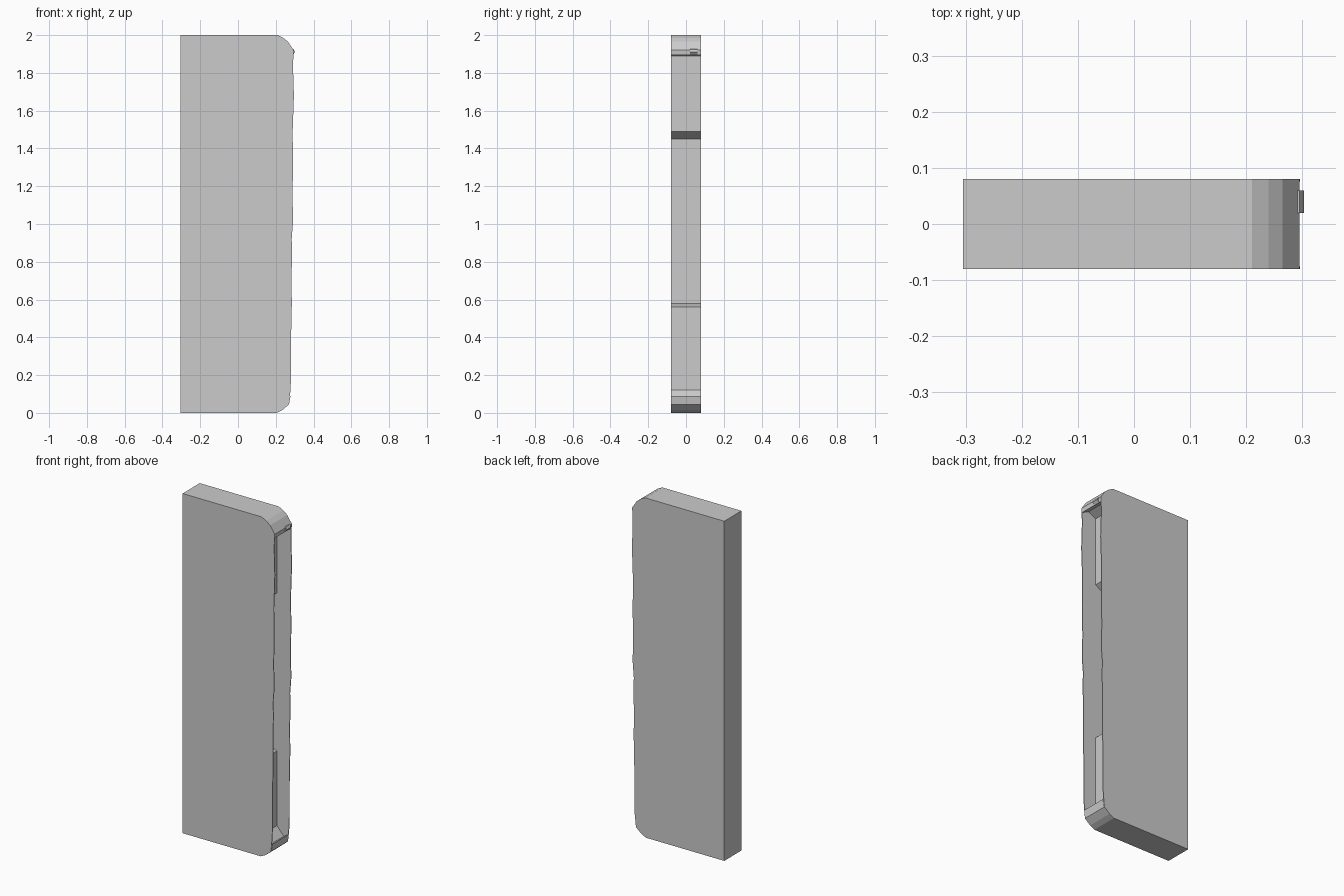
import bpy, bmesh

if "Cube" in bpy.data.objects:
    bpy.data.objects.remove(bpy.data.objects["Cube"])

def slab(name, profile, y0, y1):
    """Extrude an x-z outline from y0 to y1."""
    bm = bmesh.new()
    face = bm.faces.new([bm.verts.new((x, y0, z)) for x, z in profile])
    ext = bmesh.ops.extrude_face_region(bm, geom=[face])
    moved = [v for v in ext["geom"] if isinstance(v, bmesh.types.BMVert)]
    bmesh.ops.translate(bm, verts=moved, vec=(0, y1 - y0, 0))
    bmesh.ops.recalc_face_normals(bm, faces=bm.faces)
    mesh = bpy.data.meshes.new(name)
    bm.to_mesh(mesh)
    bm.free()
    obj = bpy.data.objects.new(name, mesh)
    bpy.context.collection.objects.link(obj)
    return obj

L = -0.305          # straight left edge
Y, T = 0.08, 0.004  # half depth, skin thickness

# worn corners shared by the skins and the core
low_corner = [(0.205, 0), (0.235, 0.015), (0.27, 0.045)]
top_corner = [(0.295, 1.92), (0.265, 1.965), (0.24, 1.985), (0.21, 2.0)]

# thin front and back skins with a slightly ragged right edge
ragged = [(0.278, 0.12), (0.281, 0.2), (0.281, 0.4), (0.285, 0.58),
          (0.283, 0.72), (0.287, 0.85), (0.284, 0.92), (0.292, 1.02),
          (0.288, 1.15), (0.292, 1.32), (0.289, 1.48), (0.296, 1.68),
          (0.291, 1.84)]
skin = [(L, 0)] + low_corner + ragged + top_corner + [(L, 2.0)]
slab("front_skin", skin, -Y, -Y + T)
slab("back_skin", skin, Y - T, Y)

# core: end caps wrap the corners, edge channel is deeper in the middle
channel = [(0.278, 0.09), (0.245, 0.07), (0.2, 0.12), (0.2, 0.56),
           (0.14, 0.58), (0.14, 1.45), (0.2, 1.49), (0.2, 1.89),
           (0.25, 1.915), (0.292, 1.895)]
slab("core", [(L, 0)] + low_corner + channel + top_corner + [(L, 2.0)],
     -Y + T, Y - T)

# chipped bulge on the upper corner
slab("corner_chip", [(0.25, 1.93), (0.29, 1.895), (0.303, 1.91), (0.295, 1.925)],
     0.02, 0.06)
